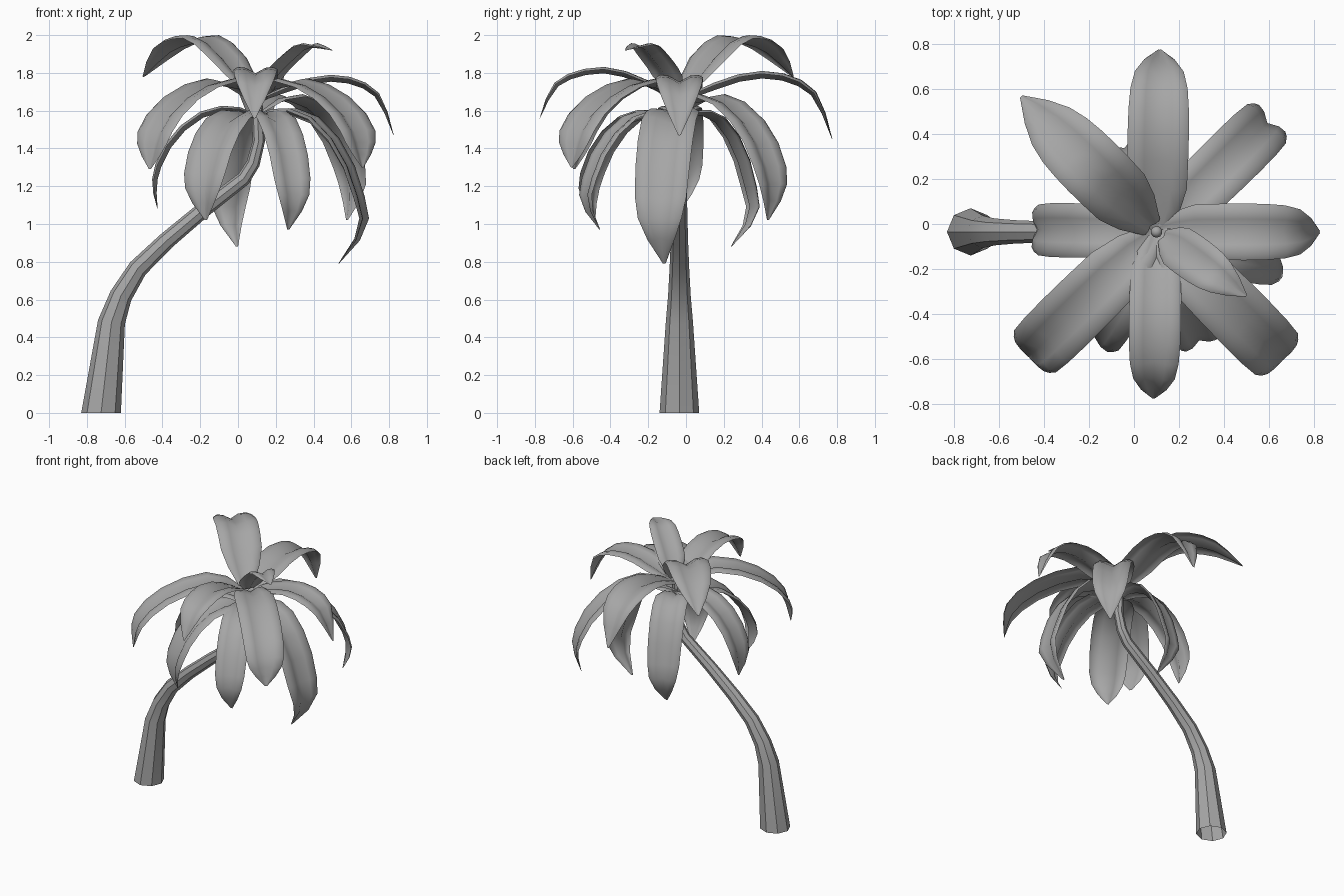
import bpy, bmesh, math
from mathutils import Vector

cube = bpy.data.objects.get("Cube")
if cube:
    bpy.data.objects.remove(cube, do_unlink=True)

GREY = (0.38, 0.38, 0.38, 1)
grey = bpy.data.materials.new("plain_grey")
grey.use_nodes = True
grey.diffuse_color = GREY
grey.node_tree.nodes["Principled BSDF"].inputs["Base Color"].default_value = GREY

CROWN = Vector((0.1, -0.035, 0))


def finish(name, bm, angle):
    mesh = bpy.data.meshes.new(name)
    bm.to_mesh(mesh)
    bm.free()
    mesh.materials.append(grey)
    obj = bpy.data.objects.new(name, mesh)
    bpy.context.collection.objects.link(obj)
    bpy.ops.object.select_all(action="DESELECT")
    obj.select_set(True)
    bpy.context.view_layer.objects.active = obj
    bpy.ops.object.shade_smooth_by_angle(angle=math.radians(angle))


def bridge(bm, rings, closed):
    """Join neighbouring rows of vertices with quads."""
    count = len(rings[0])
    for a, b in zip(rings, rings[1:]):
        for i in range(count if closed else count - 1):
            j = (i + 1) % count
            bm.faces.new((a[i], a[j], b[j], b[i]))


def catmull(points, t):
    """Point on a smooth curve through the given points, t from 0 to 1."""
    last = len(points) - 1
    i = min(int(t * last), last - 1)
    f = t * last - i
    p1, p2 = points[i], points[i + 1]
    p0 = points[i - 1] if i else p1 * 2 - p2
    p3 = points[i + 2] if i + 2 <= last else p2 * 2 - p1
    return 0.5 * (2 * p1 + (p2 - p0) * f + (2 * p0 - 5 * p1 + 4 * p2 - p3) * f * f
                  + (3 * p1 - p0 - 3 * p2 + p3) * f ** 3)


def tangent(points, i):
    return (points[min(i + 1, len(points) - 1)] - points[max(i - 1, 0)]).normalized()


# Leaning eight-sided trunk, open at the foot: x, z, radius
TRUNK = [(-0.725, 0, 0.105), (-0.67, 0.48, 0.072), (-0.62, 0.62, 0.06),
         (-0.53, 0.765, 0.052), (-0.38, 0.91, 0.046), (-0.19, 1.07, 0.042),
         (0.03, 1.24, 0.038), (0.08, 1.32, 0.036), (0.11, 1.44, 0.033),
         (0.1, 1.64, 0.03)]
SIDES = 8
bm = bmesh.new()
path = [Vector((x, CROWN.y, z)) for x, z, r in TRUNK]
rings = []
for i, centre in enumerate(path):
    along = tangent(path, i) if i else Vector((0, 0, 1))
    across = Vector((0, 1, 0))
    out = across.cross(along)
    ring = []
    for k in range(SIDES):
        a = math.tau * k / SIDES
        ring.append(bm.verts.new(centre + TRUNK[i][2] * (out * math.cos(a) + across * math.sin(a))))
    rings.append(ring)
bridge(bm, rings, True)
bm.faces.new(rings[-1])
finish("trunk", bm, 30)

# Small bud in the middle of the crown
bm = bmesh.new()
bmesh.ops.create_icosphere(bm, subdivisions=2, radius=0.026)
bmesh.ops.translate(bm, verts=bm.verts, vec=CROWN + Vector((0, 0, 1.7)))
finish("crown_bud", bm, 40)

# Leaf side profiles: reach, share of the rise still to come, share of the fall done
PROFILES = {
    "arch": [(0.01, 1, 0), (0.2, 0.45, 0), (0.48, 0, 0), (0.73, 0, 0.06), (0.91, 0, 0.35), (1, 0, 1)],
    "droop": [(0.01, 1, 0), (0.24, 0, 0), (0.54, 0, 0.06), (0.81, 0, 0.28),
              (0.97, 0, 0.57), (1, 0, 0.78), (1, 0, 1)],
    "rise": [(0.06, 1, 0), (0.22, 0.6, 0), (0.44, 0.28, 0), (0.68, 0.04, 0), (1, 0, 1)],
    "sweep": [(0.03, 1, 0), (0.22, 0.4, 0), (0.43, 0.02, 0), (0.62, 0, 0.04), (0.81, 0, 0.33), (1, 0, 1)],
}
# Half width along the leaf, from stem to tip
WIDTHS = [Vector((w, 0, 0)) for w in (0.35, 0.9, 1, 1, 0.94, 0.68, 0.05)]
# Channelled cross-section with rolled edges, as side and height shares
SECTION = [(-1, -0.13), (-0.8, -0.02), (-0.45, -0.06), (0, -0.31),
           (0.45, -0.06), (0.8, -0.02), (1, -0.13)]
STEPS = 9


def leaf(name, profile, azimuth, reach, base, peak, tip, width, curl=0):
    a = math.radians(azimuth)
    heading = Vector((math.cos(a), math.sin(a), 0))
    side = Vector((-heading.y, heading.x, 0))
    points = []
    for u, rise, fall in PROFILES[profile]:
        z = peak - rise * (peak - base) - fall * (peak - tip)
        points.append(CROWN + heading * u * reach + Vector((0, 0, z)))
    points[-1] -= heading * curl * reach
    spine = [catmull(points, i / STEPS) for i in range(STEPS + 1)]
    bm = bmesh.new()
    rows = []
    for i, centre in enumerate(spine):
        up = tangent(spine, i).cross(side)
        half = width * catmull(WIDTHS, i / STEPS).x
        rows.append([bm.verts.new(centre + half * (side * s + up * h)) for s, h in SECTION])
    bridge(bm, rows, False)
    for f in bm.faces:
        f.normal_flip()
    finish(name, bm, 60)


# Upper crown
leaf("back_leaf", "arch", 89, 0.81, 1.66, 1.81, 1.45, 0.135)
leaf("front_leaf", "arch", 269, 0.74, 1.66, 1.83, 1.56, 0.115)
leaf("left_leaf", "arch", 0, 0.725, 1.66, 1.79, 1.47, 0.125)
leaf("tall_leaf", "sweep", 135, 0.85, 1.69, 2.0, 1.78, 0.147)
leaf("short_leaf", "rise", -35.5, 0.49, 1.69, 1.97, 1.92, 0.10)
leaf("front_right_leaf", "droop", -135.5, 0.795, 1.66, 1.77, 1.29, 0.14)
leaf("front_left_leaf", "droop", -45.5, 0.80, 1.66, 1.77, 1.30, 0.14)

# Lower, hanging crown
leaf("right_low_leaf", "droop", 179, 0.555, 1.58, 1.63, 1.08, 0.12, 0.05)
leaf("left_low_leaf", "droop", -10.5, 0.58, 1.57, 1.62, 0.79, 0.147, 0.24)
leaf("back_left_low_leaf", "droop", 44.5, 0.72, 1.60, 1.69, 1.02, 0.13, 0.07)
leaf("front_left_low_leaf", "droop", -68.5, 0.54, 1.57, 1.61, 0.97, 0.11, 0.16)
leaf("front_right_low_leaf", "droop", -121, 0.57, 1.57, 1.61, 1.02, 0.135, 0.08)
leaf("back_low_leaf", "droop", 111, 0.42, 1.57, 1.61, 0.88, 0.12, 0.3)
